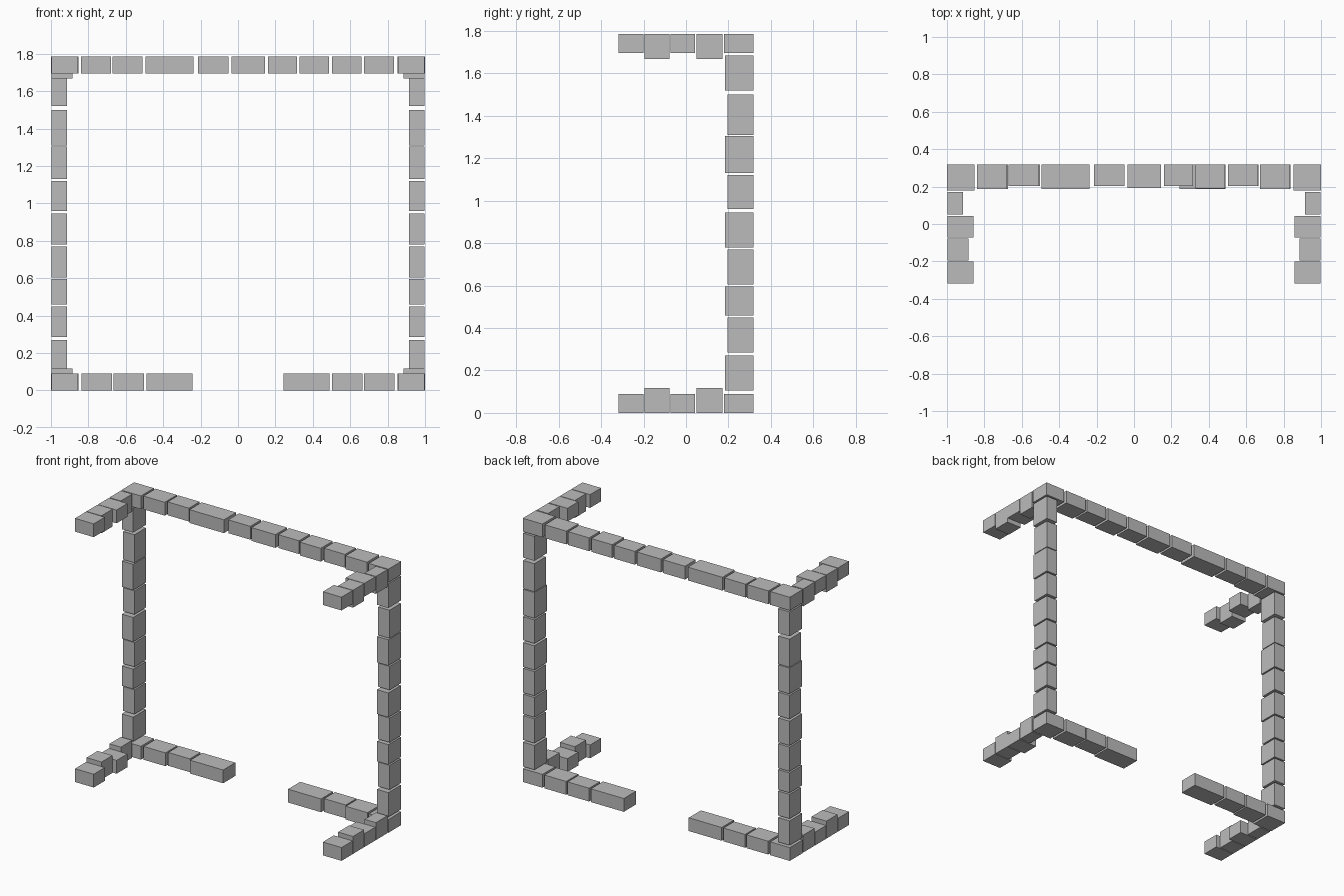
import bpy
import bmesh
from mathutils import Vector

cube = bpy.data.objects.get("Cube")
if cube:
    bpy.data.objects.remove(cube, do_unlink=True)

stone = bpy.data.materials.new("grey stone")
stone.use_nodes = True
GREY = (0.5, 0.5, 0.5, 1)
stone.diffuse_color = GREY
stone.node_tree.nodes["Principled BSDF"].inputs["Base Color"].default_value = GREY

TOP = 1.785      # overall height
BACK = 0.318     # rear face of every block
SLAB = 0.09      # course thickness
EDGE = 0.998     # outer side face


def block(name, x, y, z):
    """Box from three (low, high) ranges."""
    lo, hi = (Vector(p) for p in zip(x, y, z))
    bm = bmesh.new()
    bmesh.ops.create_cube(bm, size=1)
    bmesh.ops.scale(bm, vec=hi - lo, verts=bm.verts)
    mesh = bpy.data.meshes.new(name)
    bm.to_mesh(mesh)
    bm.free()
    mesh.materials.append(stone)
    obj = bpy.data.objects.new(name, mesh)
    obj.location = (lo + hi) / 2
    bpy.context.collection.objects.link(obj)


def mirrored(side, x):
    return tuple(sorted(side * v for v in x))


# Top beam: start, end and front face of each block
beam = [(-0.84, -0.68, 0.188), (-0.67, -0.51, 0.203), (-0.495, -0.237, 0.188),
        (-0.215, -0.05, 0.203), (-0.035, 0.145, 0.193), (0.16, 0.315, 0.203),
        (0.33, 0.487, 0.19), (0.503, 0.66, 0.203), (0.673, 0.835, 0.188)]
for a, b, front in beam:
    block("top_beam_block", (a, b), (front, BACK), (TOP - SLAB, TOP))

# Vertical ranges of the post blocks
courses = [(0.105, 0.27), (0.285, 0.45), (0.46, 0.595), (0.605, 0.77), (0.78, 0.945),
           (0.96, 1.12), (1.13, 1.305), (1.31, 1.5), (1.52, 1.685)]
# Floor strip: inner end, outer end, front face
floor = [(0.243, 0.49, 0.188), (0.503, 0.665, 0.203), (0.675, 0.838, 0.188)]
# Side arm: width, near end, far end, thickness
arm = [(0.085, 0.05, 0.172, 0.118), (0.14, -0.073, 0.043, SLAB),
       (0.112, -0.195, -0.077, 0.118), (0.14, BACK * -1, -0.2, SLAB)]

for side, label in ((1, "left"), (-1, "right")):
    for i, z in enumerate(courses):
        front = 0.196 if i % 2 else 0.183
        block(label + "_post_block", mirrored(side, (EDGE - 0.085, EDGE)), (front, BACK), z)
    for a, b, front in floor:
        block(label + "_floor_block", mirrored(side, (a, b)), (front, BACK), (0, SLAB))
    # Corners and forward arms, at the floor and flipped at the top
    for level in ("lower", "upper"):
        def span(h):
            return (0, h) if level == "lower" else (TOP - h, TOP)
        name = label + "_" + level
        block(name + "_corner", mirrored(side, (0.853, 1.0)), (0.18, BACK), span(SLAB))
        for width, a, b, h in arm:
            block(name + "_arm_block", mirrored(side, (EDGE - width, EDGE)), (a, b), span(h))
